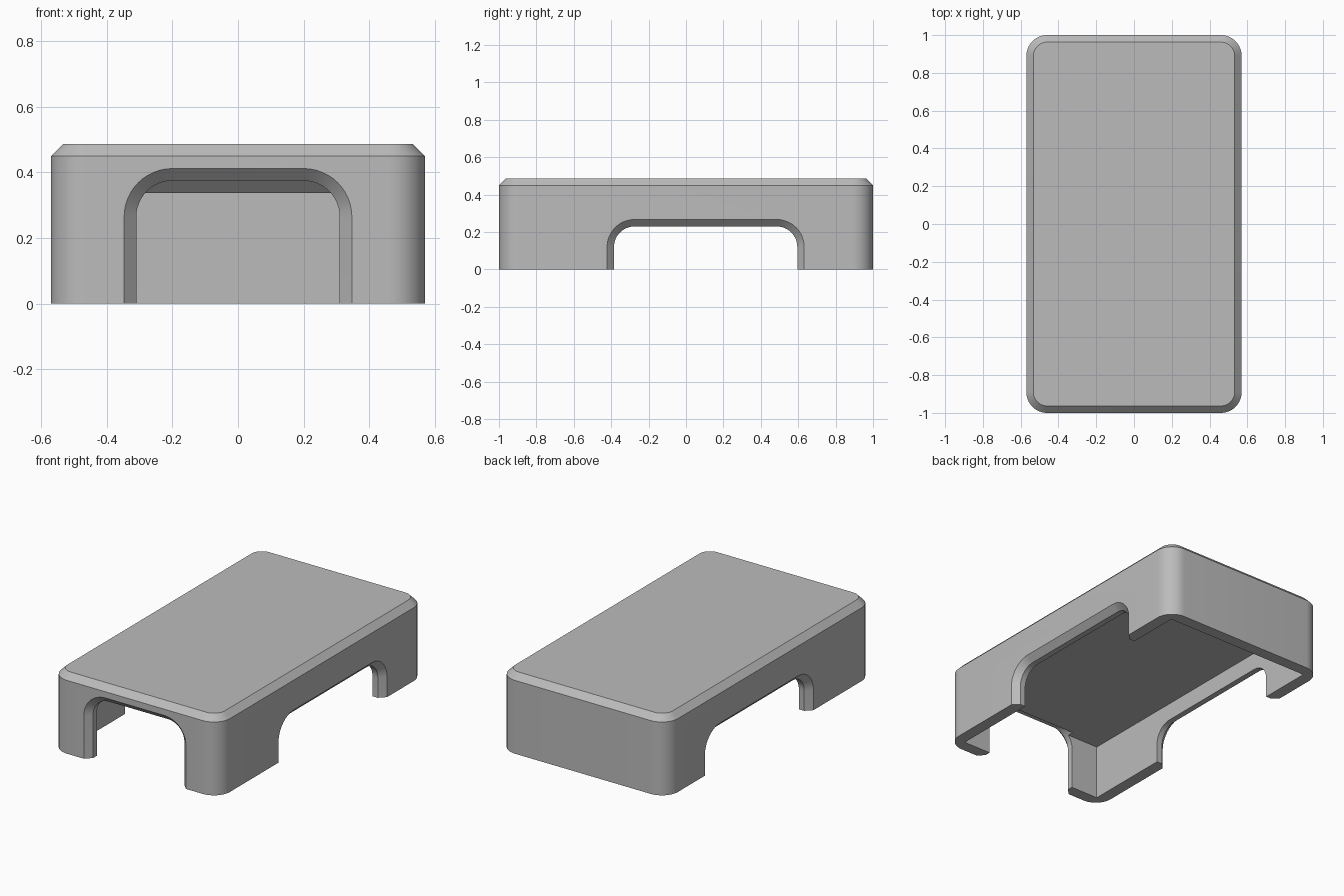
import bpy, bmesh, math
from mathutils import Matrix

if "Cube" in bpy.data.objects:
    bpy.data.objects.remove(bpy.data.objects["Cube"], do_unlink=True)

HALF_X, HALF_Y, HEIGHT = 0.57, 1.0, 0.487
CHAMFER, WALL, CEILING, CORNER = 0.037, 0.073, 0.337, 0.11
STEPS = 12

grey = bpy.data.materials.new("plain_grey")
grey.use_nodes = True
colour = (0.5, 0.5, 0.5, 1)
grey.diffuse_color = colour
grey.node_tree.nodes["Principled BSDF"].inputs["Base Color"].default_value = colour


def arc(cx, cy, r, start):
    """Quarter circle, counter-clockwise from the start angle in degrees."""
    angles = [math.radians(start + 90 * i / STEPS) for i in range(STEPS + 1)]
    return [(cx + r * math.cos(a), cy + r * math.sin(a)) for a in angles]


def rounded_rect(hx, hy, r):
    return (arc(hx - r, hy - r, r, 0) + arc(r - hx, hy - r, r, 90)
            + arc(r - hx, r - hy, r, 180) + arc(hx - r, r - hy, r, 270))


def arch(half, top, r):
    """Doorway outline that runs below the floor."""
    return ([(half, -0.1)] + arc(half - r, top - r, r, 0)
            + arc(r - half, top - r, r, 90) + [(-half, -0.1)])


def loft(name, sections, matrix=Matrix()):
    """Closed solid through matching rings of 3D points."""
    bm = bmesh.new()
    rings = [[bm.verts.new(p) for p in ring] for ring in sections]
    for a, b in zip(rings, rings[1:]):
        for i in range(len(a)):
            j = (i + 1) % len(a)
            bm.faces.new((a[i], a[j], b[j], b[i]))
    bm.faces.new(rings[0])
    bm.faces.new(rings[-1])
    bm.transform(matrix)
    bmesh.ops.recalc_face_normals(bm, faces=bm.faces)
    mesh = bpy.data.meshes.new(name)
    bm.to_mesh(mesh)
    bm.free()
    obj = bpy.data.objects.new(name, mesh)
    bpy.context.collection.objects.link(obj)
    return obj


def opening(name, half, top, r, matrix, sloped_end=False):
    """Doorway cutter along +y from the outer wall, flared at the mouth."""
    flare = CHAMFER + 0.03
    wide = arch(half + flare, top + flare, r + flare)
    inner = arch(half, top, r)
    end = [WALL + top - z if sloped_end else 2 * WALL for _, z in inner]
    return loft(name, [[(x, -0.03, z) for x, z in wide],
                       [(x, CHAMFER, z) for x, z in inner],
                       [(x, y, z) for (x, z), y in zip(inner, end)]], matrix)


# Outer body with rounded corners and a chamfered top rim
levels = [(0, 0), (HEIGHT - CHAMFER, 0), (HEIGHT, CHAMFER)]
cover = loft("cover_shell", [
    [(x, y, z) for x, y in rounded_rect(HALF_X - d, HALF_Y - d, CORNER - d)]
    for z, d in levels])
cover.data.materials.append(grey)

# Square-cornered hollow underneath
hx, hy = HALF_X - WALL, HALF_Y - WALL
hollow = [(-hx, -hy), (hx, -hy), (hx, hy), (-hx, hy)]
cutters = [loft("hollow_cutter", [[(x, y, z) for x, y in hollow]
                                  for z in (-0.2, CEILING)])]

# Front opening and the matching pair of side openings
cutters.append(opening("front_opening_cutter", 0.31, 0.375, 0.11,
                       Matrix.Translation((0, -HALF_Y, 0)), True))
for name, side in (("left", 1), ("right", -1)):
    place = (Matrix.Translation((side * HALF_X, 0.105, 0))
             @ Matrix.Rotation(side * math.pi / 2, 4, "Z"))
    cutters.append(opening(name + "_opening_cutter", 0.49, 0.23, 0.11, place))

for cutter in cutters:
    cutter.hide_render = True
    cutter.hide_viewport = True
    cutter.display_type = "WIRE"
    cut = cover.modifiers.new(cutter.name, "BOOLEAN")
    cut.operation, cut.solver, cut.object = "DIFFERENCE", "EXACT", cutter

# Bake the cuts, drop the helpers and smooth the rounded corners
bpy.context.view_layer.update()
baked = bpy.data.meshes.new_from_object(
    cover.evaluated_get(bpy.context.evaluated_depsgraph_get()))
cover.modifiers.clear()
cover.data = baked
for cutter in cutters:
    bpy.data.objects.remove(cutter, do_unlink=True)
bpy.ops.object.select_all(action="DESELECT")
cover.select_set(True)
bpy.context.view_layer.objects.active = cover
bpy.ops.object.shade_smooth_by_angle(angle=math.radians(30))
